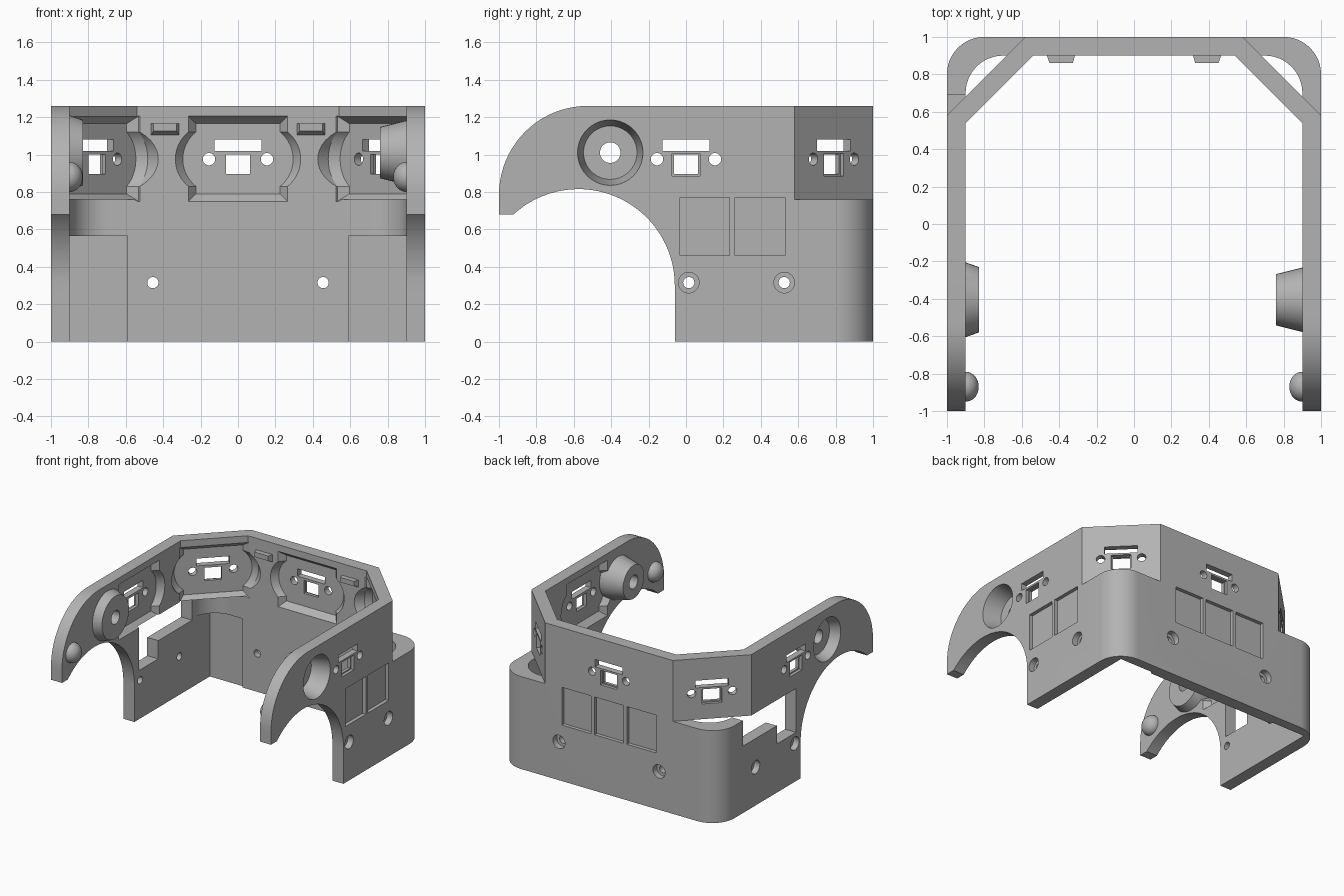
import bpy, bmesh
from math import sin, cos, pi, radians
from mathutils import Matrix, Vector

cube = bpy.data.objects.get("Cube")
if cube:
    bpy.data.objects.remove(cube, do_unlink=True)

grey = bpy.data.materials.new("plain grey")
grey.use_nodes = True
grey.diffuse_color = (0.45, 0.45, 0.45, 1)
grey.node_tree.nodes["Principled BSDF"].inputs["Base Color"].default_value = (0.45, 0.45, 0.45, 1)


def loft(name, rings, matrix=Matrix()):
    """Closed solid through rings of equal point count."""
    bm = bmesh.new()
    loops = [[bm.verts.new(matrix @ Vector(p)) for p in ring] for ring in rings]
    n = len(loops[0])
    for a, b in zip(loops, loops[1:]):
        for i in range(n):
            j = (i + 1) % n
            bm.faces.new((a[i], a[j], b[j], b[i]))
    bm.faces.new(loops[0])
    bm.faces.new(loops[-1])
    bmesh.ops.recalc_face_normals(bm, faces=bm.faces)
    mesh = bpy.data.meshes.new(name)
    bm.to_mesh(mesh)
    bm.free()
    mesh.materials.append(grey)
    obj = bpy.data.objects.new(name, mesh)
    bpy.context.collection.objects.link(obj)
    return obj


def box(name, x, y, z, matrix=Matrix()):
    return loft(name, [[(x[0], y[0], h), (x[1], y[0], h), (x[1], y[1], h), (x[0], y[1], h)] for h in z], matrix)


def arc(cx, cy, r, a, b, n=20):
    return [(cx + r * cos(radians(a + (b - a) * i / n)),
             cy + r * sin(radians(a + (b - a) * i / n))) for i in range(n + 1)]


def turned(name, profile, matrix, n=40):
    """Round solid along local y from (radius, y) pairs."""
    return loft(name, [[(r * cos(2 * pi * i / n), y, r * sin(2 * pi * i / n)) for i in range(n)]
                       for r, y in profile], matrix)


def combine(target, tool, operation="DIFFERENCE"):
    mod = target.modifiers.new("combine", "BOOLEAN")
    mod.operation = operation
    mod.solver = "EXACT"
    mod.object = tool
    bpy.context.view_layer.objects.active = target
    bpy.ops.object.modifier_apply(modifier=mod.name)
    bpy.data.objects.remove(tool, do_unlink=True)


def u_wall(name, outer, inner, z):
    """U-shaped wall from the right halves of its outlines."""
    flip = lambda pts: [(-x, y) for x, y in pts]
    plan = outer + flip(outer)[::-1] + flip(inner) + inner[::-1]
    return loft(name, [[(x, y, h) for x, y in plan] for h in z])


def wall_frame(angle, distance, along, z):
    """Local y points out of the wall, origin on its outer face."""
    return Matrix.Rotation(radians(angle), 4, "Z") @ Matrix.Translation((along, distance, z))


# Shell: rounded lower wall, chamfered upper wall
shell = u_wall("shell", [(1, -1)] + arc(0.8, 0.8, 0.2, 0, 90),
               [(0.9, -1)] + arc(0.7, 0.7, 0.2, 0, 90), (0, 0.76))
combine(shell, u_wall("upper_wall", [(1, -1), (1, 0.58), (0.58, 1)],
                      [(0.9, -1), (0.9, 0.54), (0.54, 0.9)], (0.76, 1.26)), "UNION")

# Side silhouette with front arm and wheel arch
side = ([(-0.06, 0), (1.2, 0), (1.2, 1.26)] + arc(-0.525, 0.785, 0.475, 90, 180)
        + [(-1, 0.68)] + arc(-0.575, 0.3, 0.515, 132.5, 0, 32))
combine(shell, loft("side_profile", [[(x, y, z) for y, z in side] for x in (-1.2, 1.2)]), "INTERSECT")

# Square inner corners and the stepped opening in the right wall
for s in (-1, 1):
    combine(shell, box("corner_pocket", sorted((s * 0.59, s * 0.9)), (0.6, 0.92), (-0.1, 0.565)))
combine(shell, box("opening_high", (-1.2, -0.85), (0, 0.69), (0.55, 0.76)))
combine(shell, box("opening_low", (-1.2, -0.85), (0, 0.25), (0.4, 0.6)))


# Sensor seats: flared recess inside, windows and screw holes through
def seat_outline(w, low, high, bulge):
    half = 0.145
    sag = bulge - w
    r = (half ** 2 + sag ** 2) / (2 * sag)
    a = math_angle = bpy_angle(half, r)
    right = [(w, low)] + arc(bulge - r, 0, r, -a, a, 16) + [(w, high)]
    return right + [(-x, z) for x, z in right[::-1]]


def bpy_angle(half, r):
    return Vector((1, 0)).angle(Vector(((r * r - half * half) ** 0.5, half))) * 180 / pi


wide = seat_outline(0.265, -0.225, 0.23, 0.335)
tight = seat_outline(0.225, -0.185, 0.19, 0.295)
for angle in (-90, -45, 0, 45, 90):
    corner = abs(angle) == 45
    frame = wall_frame(angle, 1.58 / 2 ** 0.5 if corner else 1, 0, 0.975)
    reach = -0.2 if corner else -0.12
    combine(shell, loft("seat", [[(x, y, z) for x, z in ring] for ring, y in
                                 ((wide, reach), (wide, -0.1), (tight, -0.05))], frame))
    combine(shell, box("slot", (-0.125, 0.125), (-0.1, 0.1), (0.045, 0.105), frame))
    combine(shell, box("window", (-0.065, 0.065), (-0.1, 0.1), (-0.08, 0.025), frame))
    combine(shell, box("window_rim", (-0.075, 0.075), (-0.025, 0.1), (-0.09, 0.03), frame))
    for s in (-1, 1):
        combine(shell, turned("screw_hole", [(0.033, -0.15), (0.033, 0.1)],
                              frame @ Matrix.Translation((s * 0.155, 0, 0)), 24))

# Shallow outer panels: two on the left wall, three on the back
for angle, centres in ((-90, (-0.1, -0.395)), (0, (-0.295, 0, 0.295))):
    for c in centres:
        combine(shell, box("panel", (c - 0.133, c + 0.133), (-0.03, 0.1), (0.46, 0.77),
                           wall_frame(angle, 1, 0, 0)))

# Counterbored mounting holes
for angle, places in ((-90, (-0.015, -0.525)), (90, (0.015, 0.525)), (0, (-0.455, 0.455))):
    for along in places:
        combine(shell, turned("mount_hole", [(0.03, -0.2), (0.03, -0.05), (0.055, -0.05), (0.055, 0.1)],
                              wall_frame(angle, 1, along, 0.315), 32))

# Hollow pivot bosses and round pins on the arms
for s, depth, base, tip in ((1, 0.24, 0.172, 0.137), (-1, 0.17, 0.2, 0.175)):
    frame = wall_frame(-90 * s, 1, s * 0.405, 1.01)
    combine(shell, turned("boss", [(tip, -depth), (base, -0.1), (base, -0.05)], frame), "UNION")
    combine(shell, turned("boss_cup", [(0.143, 0.09 - depth), (0.175, 0), (0.175, 0.05)], frame))
    combine(shell, turned("boss_hole", [(0.055, -0.4), (0.055, 0.1)], frame))
    pin = [(0.08 * cos(radians(a)), -0.1 - 0.07 * sin(radians(a))) for a in range(0, 90, 10)]
    combine(shell, turned("pin", [(0.08, -0.05)] + pin, wall_frame(-90 * s, 1, s * 0.87, 0.88)), "UNION")

# Small wedge clips inside the back wall
for s in (-1, 1):
    c = s * 0.39
    combine(shell, loft("clip", [[(c - w, y, 1.165), (c + w, y, 1.165), (c + w, y, low), (c - w, y, low)]
                                 for w, y, low in ((0.062, 0.86, 1.125), (0.075, 0.9, 1.105),
                                                   (0.075, 0.92, 1.105))]), "UNION")

bpy.ops.object.select_all(action="DESELECT")
shell.select_set(True)
bpy.context.view_layer.objects.active = shell
bpy.ops.object.shade_smooth_by_angle(angle=radians(25))
